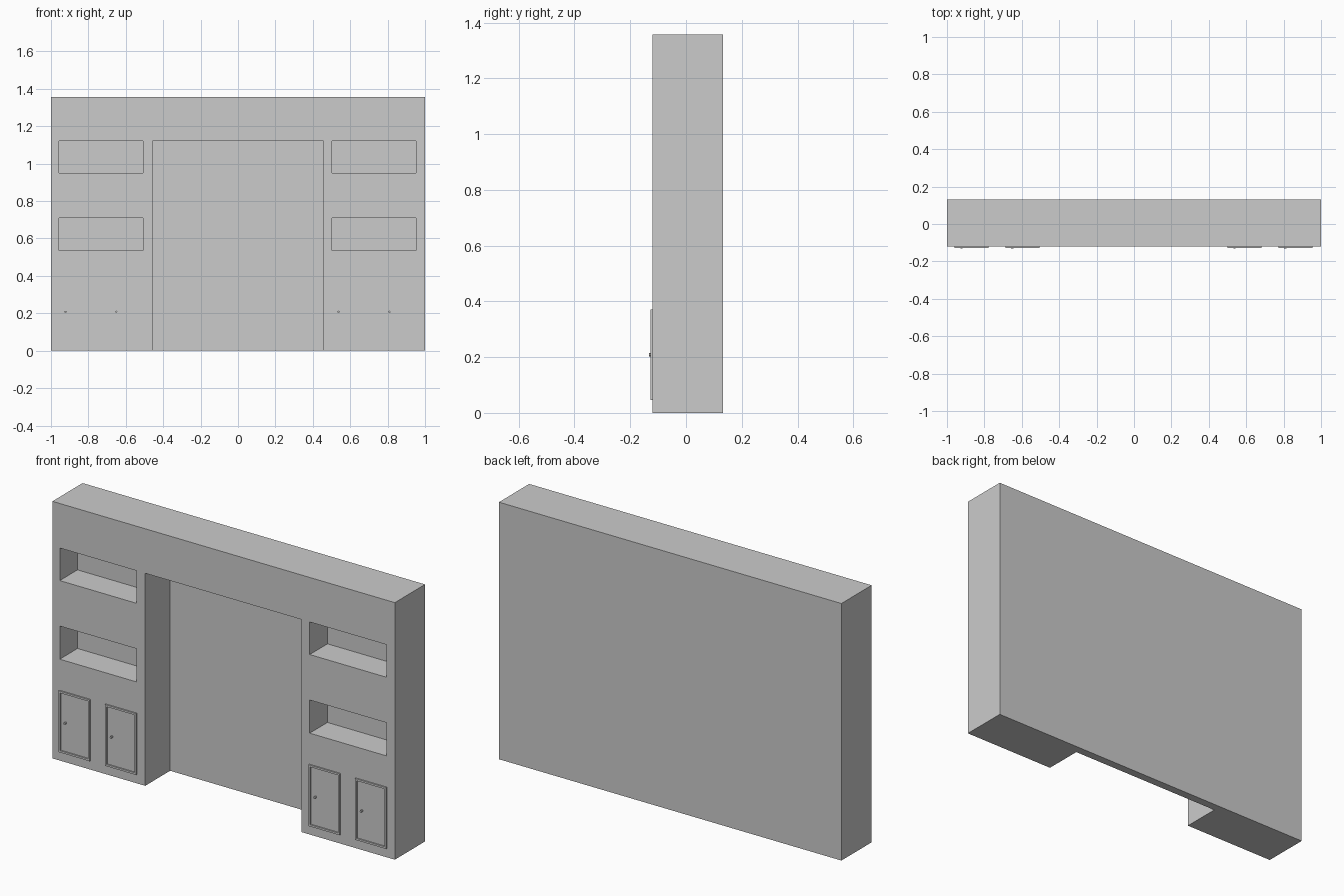
import bpy, bmesh, math
from mathutils import Matrix

if "Cube" in bpy.data.objects:
    bpy.data.objects.remove(bpy.data.objects["Cube"])

FRONT, BACK = -0.12, 0.132
WING_SHIFT = 1.46  # left cabinet layout repeats on the right


def box(name, x0, x1, y0, y1, z0, z1):
    bm = bmesh.new()
    bmesh.ops.create_cube(bm, size=1)
    bmesh.ops.scale(bm, verts=bm.verts, vec=(x1 - x0, y1 - y0, z1 - z0))
    bmesh.ops.translate(bm, verts=bm.verts,
                        vec=((x0 + x1) / 2, (y0 + y1) / 2, (z0 + z1) / 2))
    return link(name, bm)


def link(name, bm):
    mesh = bpy.data.meshes.new(name)
    bm.to_mesh(mesh)
    bm.free()
    ob = bpy.data.objects.new(name, mesh)
    bpy.context.collection.objects.link(ob)
    return ob


def cut(target, cutter):
    mod = target.modifiers.new("cut", 'BOOLEAN')
    mod.operation = 'DIFFERENCE'
    mod.solver = 'EXACT'
    mod.object = cutter
    bpy.context.view_layer.objects.active = target
    bpy.ops.object.modifier_apply(modifier=mod.name)
    bpy.data.objects.remove(cutter)


def door(name, x0):
    # Slab with a raised rim and a recessed panel on its front face
    ob = box(name, x0, x0 + 0.182, -0.1275, -0.116, 0.047, 0.371)
    bm = bmesh.new()
    bm.from_mesh(ob.data)
    bm.normal_update()
    face = min(bm.faces, key=lambda f: f.calc_center_median().y)
    bmesh.ops.inset_region(bm, faces=[face], thickness=0.014)
    panel = bmesh.ops.extrude_face_region(bm, geom=[face])['geom']
    if face.is_valid:
        bmesh.ops.delete(bm, geom=[face], context='FACES_ONLY')
    bmesh.ops.translate(bm, verts=[v for v in panel if isinstance(v, bmesh.types.BMVert)],
                        vec=(0, 0.007, 0))
    bmesh.ops.recalc_face_normals(bm, faces=bm.faces)
    bm.to_mesh(ob.data)
    bm.free()


def knob(name, x):
    bm = bmesh.new()
    bmesh.ops.create_cone(bm, cap_ends=True, segments=8, radius1=0.006, radius2=0.006,
                          depth=0.014,
                          matrix=Matrix.Translation((x, -0.125, 0.208))
                          @ Matrix.Rotation(math.pi / 2, 4, 'X'))
    link(name, bm)


# Main wall unit with the tall central alcove
body = box("wall_unit", -1, 1, FRONT, BACK, 0, 1.357)
cut(body, box("alcove_cutter", -0.458, 0.456, -0.3, 0.088, -0.2, 1.122))

# Shelf niches, cupboard doors and knobs on both wings
for side, dx in (("left", 0), ("right", WING_SHIFT)):
    for z0, z1 in ((0.95, 1.122), (0.535, 0.71)):
        cut(body, box("niche_cutter", -0.957 + dx, -0.508 + dx, -0.3, 0.028, z0, z1))
    for i, x0 in enumerate((-0.959, -0.688), 1):
        door(f"{side}_door_{i}", x0 + dx)
        knob(f"{side}_knob_{i}", x0 + 0.037 + dx)
